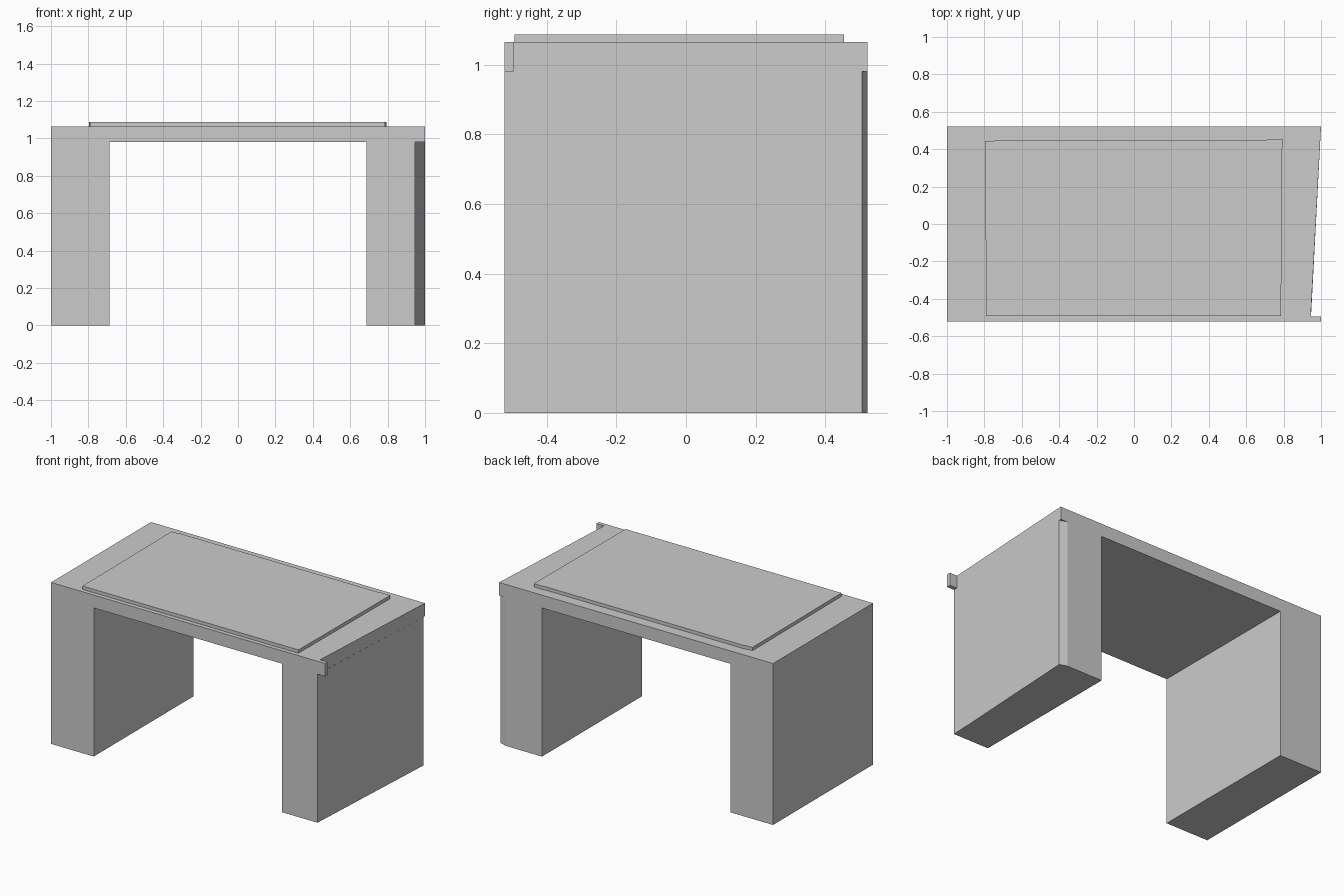
import bpy
import bmesh
from mathutils import Vector

if "Cube" in bpy.data.objects:
    bpy.data.objects.remove(bpy.data.objects["Cube"])

# Single grey finish
grey = bpy.data.materials.new("plain_grey")
grey.use_nodes = True
colour = (0.6, 0.6, 0.6, 1)
grey.diffuse_color = colour
grey.node_tree.nodes["Principled BSDF"].inputs["Base Color"].default_value = colour


def prism(name, outline, sweep):
    """Extrude a closed outline of 3D points along a sweep vector."""
    bm = bmesh.new()
    face = bm.faces.new([bm.verts.new(p) for p in outline])
    moved = bmesh.ops.extrude_face_region(bm, geom=[face])["geom"]
    verts = [g for g in moved if isinstance(g, bmesh.types.BMVert)]
    bmesh.ops.translate(bm, verts=verts, vec=Vector(sweep))
    bmesh.ops.recalc_face_normals(bm, faces=bm.faces)
    mesh = bpy.data.meshes.new(name)
    bm.to_mesh(mesh)
    bm.free()
    mesh.materials.append(grey)
    obj = bpy.data.objects.new(name, mesh)
    bpy.context.collection.objects.link(obj)
    return obj


def upright(name, outline, low, high):
    """Prism with a plan outline standing between two heights."""
    return prism(name, [(x, y, low) for x, y in outline], (0, 0, high - low))


def carve(obj, cutter):
    """Cut one solid out of another and discard the cutter."""
    cutter.hide_render = True
    mod = obj.modifiers.new("carve", "BOOLEAN")
    mod.operation = "DIFFERENCE"
    mod.solver = "EXACT"
    mod.object = cutter
    bpy.context.view_layer.objects.active = obj
    bpy.ops.object.modifier_apply(modifier=mod.name)
    bpy.data.objects.remove(cutter)


DEPTH, SOFFIT, TOP = 0.521, 0.98, 1.065

# Arch body: two broad legs joined by a thin top
arch = [(-1, 0), (-0.688, 0), (-0.688, SOFFIT), (0.686, SOFFIT),
        (0.686, 0), (1, 0), (1, TOP), (-1, TOP)]
body = prism("arch_body", [(x, -DEPTH, z) for x, z in arch], (0, 2 * DEPTH, 0))

# Tapered outer side of the left leg, with a narrow chamfer at the back
leg_cut = [(0.945, -0.6), (0.945, -DEPTH), (0.999, 0.505), (0.95, DEPTH),
           (0.95, 0.6), (1.1, 0.6), (1.1, -0.6)]
carve(body, upright("leg_cutter", leg_cut, -0.1, SOFFIT))

# Tapered edge of the top, leaving a small tab at the front corner
top_cut = [(0.945, -0.495), (1.004, 0.6), (1.1, 0.6), (1.1, -0.495)]
carve(body, upright("top_cutter", top_cut, SOFFIT, 1.2))

# Raised panel on the top, slightly wider at the back
panel = [(-0.79, -0.493), (0.786, -0.493), (0.793, 0.454), (0.72, 0.454),
         (0.71, 0.45), (-0.74, 0.45), (-0.75, 0.445), (-0.796, 0.443)]
upright("top_panel", panel, TOP, 1.087)
